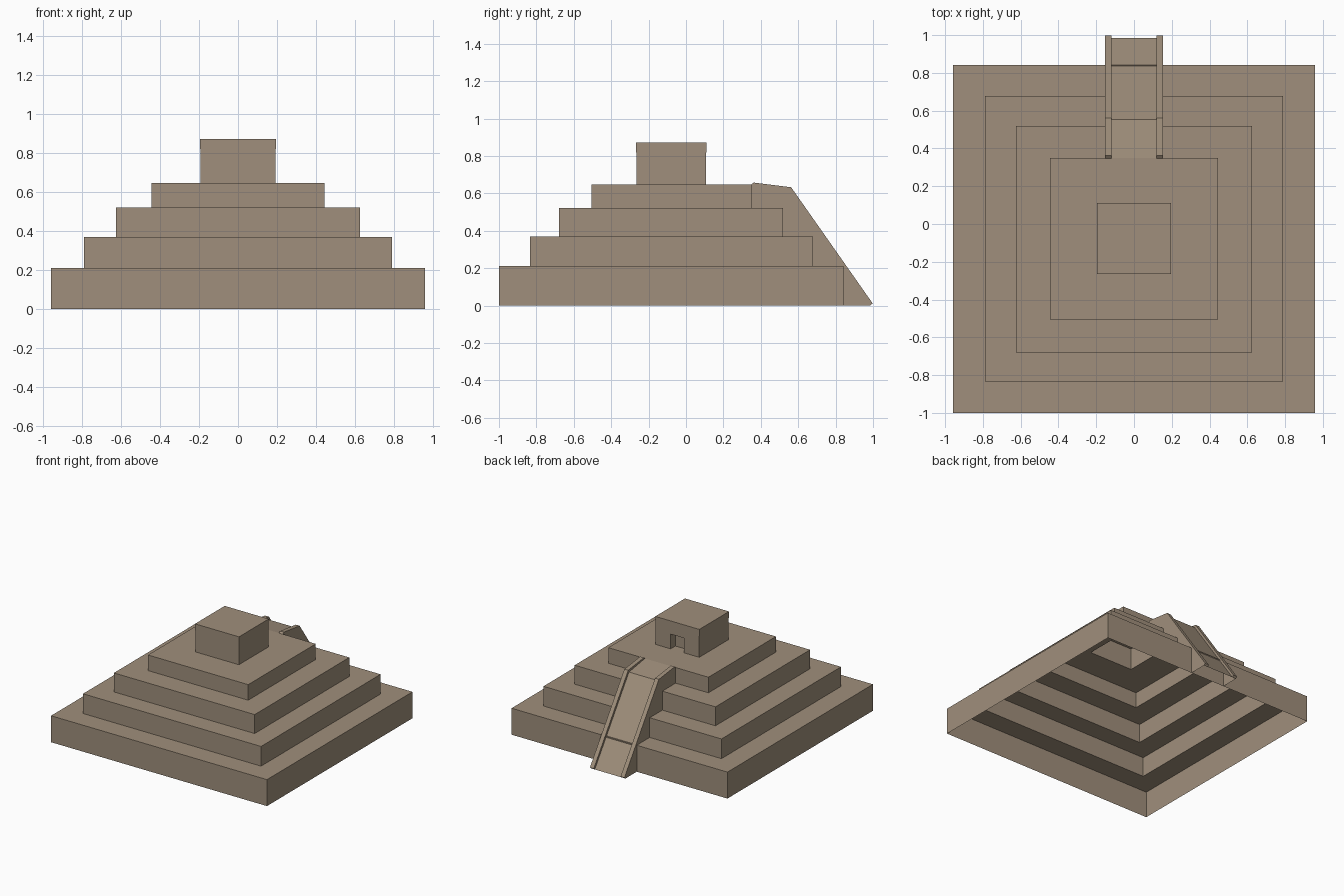
import bpy, bmesh

if "Cube" in bpy.data.objects:
    bpy.data.objects.remove(bpy.data.objects["Cube"])

stone = bpy.data.materials.new("weathered stone")
stone.diffuse_color = (0.35, 0.275, 0.2, 1)
stone.use_nodes = True
stone.node_tree.nodes["Principled BSDF"].inputs["Base Color"].default_value = stone.diffuse_color


def make(name, faces):
    """Build an object from a list of faces given as point lists."""
    bm = bmesh.new()
    for pts in faces:
        bm.faces.new([bm.verts.new(p) for p in pts])
    bmesh.ops.remove_doubles(bm, verts=bm.verts, dist=0.0002)
    me = bpy.data.meshes.new(name)
    bm.to_mesh(me)
    bm.free()
    me.materials.append(stone)
    ob = bpy.data.objects.new(name, me)
    bpy.context.collection.objects.link(ob)
    return ob


def rect(hx, y0, y1, z):
    return [(-hx, y0, z), (hx, y0, z), (hx, y1, z), (-hx, y1, z)]


def skin(a, b):
    """Quads between two matching counter-clockwise loops, a below/outside b."""
    n = len(a)
    return [[a[i], a[(i + 1) % n], b[(i + 1) % n], b[i]] for i in range(n)]


def at_z(plan, z):
    return [(x, y, z) for x, y in plan]


# Stepped terraces: one hollow shell, open underneath and below the temple
tiers = [(0.957, -1.0, 0.842, 0.0, 0.212), (0.789, -0.835, 0.678, 0.212, 0.37),
         (0.624, -0.68, 0.518, 0.37, 0.522), (0.444, -0.505, 0.35, 0.522, 0.647)]
TX, TY0, TY1 = 0.193, -0.264, 0.108
loops = []
for hx, y0, y1, z0, z1 in tiers:
    loops += [rect(hx, y0, y1, z0), rect(hx, y0, y1, z1)]
loops.append(rect(TX, TY0, TY1, 0.647))
make("stepped_terraces", [f for a, b in zip(loops, loops[1:]) for f in skin(a, b)])

# Temple walls with a recessed doorway on the stair side
d, depth = 0.06, 0.06
z0, zd, zr, zt = 0.647, 0.765, 0.82, 0.872
plan = [(-TX, TY0), (TX, TY0), (TX, TY1), (d, TY1), (d, TY1 - depth),
        (-d, TY1 - depth), (-d, TY1), (-TX, TY1)]
outer = [p for i, p in enumerate(plan) if i not in (4, 5)]
recess = rect(d, TY1 - depth, TY1, z0)
soffit = rect(d, TY1 - depth, TY1, zd)[::-1]
make("temple_walls", skin(at_z(plan, z0), at_z(plan, zd))
     + skin(at_z(outer, zd), at_z(outer, zr)) + [recess, soffit])

# Temple roof slab
e = 0.002
low, top = (rect(TX + e, TY0 - e, TY1 + e, z) for z in (zr, zt))
make("temple_roof", skin(low, top) + [top, low[::-1]])

# Stair ramp bed, sunk between the two side rails
bed = [(0.985, 0.0), (0.552, 0.615), (0.35, 0.647)]
w, W = 0.119, 0.153
make("stair_ramp", [[(w, *a), (w, *b), (-w, *b), (-w, *a)]
                    for a, b in zip(bed, bed[1:])])

# Side rails: outer cheek down to the ground, top strip, inner cheek; mirrored
crest = [(0.985, 0.0), (0.998, 0.012), (0.562, 0.633), (0.362, 0.658), (0.345, 0.645)]
cheek = crest + [(0.345, 0.52), (0.518, 0.52), (0.518, 0.37), (0.678, 0.37),
                 (0.678, 0.212), (0.842, 0.212), (0.842, 0.0)]
faces = [[(W, *p) for p in cheek]]
faces += [[(w, *b), (w, *a), (W, *a), (W, *b)][::-1][:4][::-1] for a, b in zip(crest, crest[1:])]
inner = crest + [(0.35, 0.647), (0.552, 0.615)]
faces.append([(w, *p) for p in inner[::-1]])
rails = make("stair_rails", faces)
bm = bmesh.new()
bm.from_mesh(rails.data)
bmesh.ops.recalc_face_normals(bm, faces=bm.faces)
outer_face = max(bm.faces, key=lambda f: f.calc_center_median().x)
if outer_face.normal.x < 0:
    bmesh.ops.reverse_faces(bm, faces=bm.faces)
bm.to_mesh(rails.data)
bm.free()
mirror = rails.modifiers.new("mirror", 'MIRROR')
mirror.use_axis = (True, False, False)
